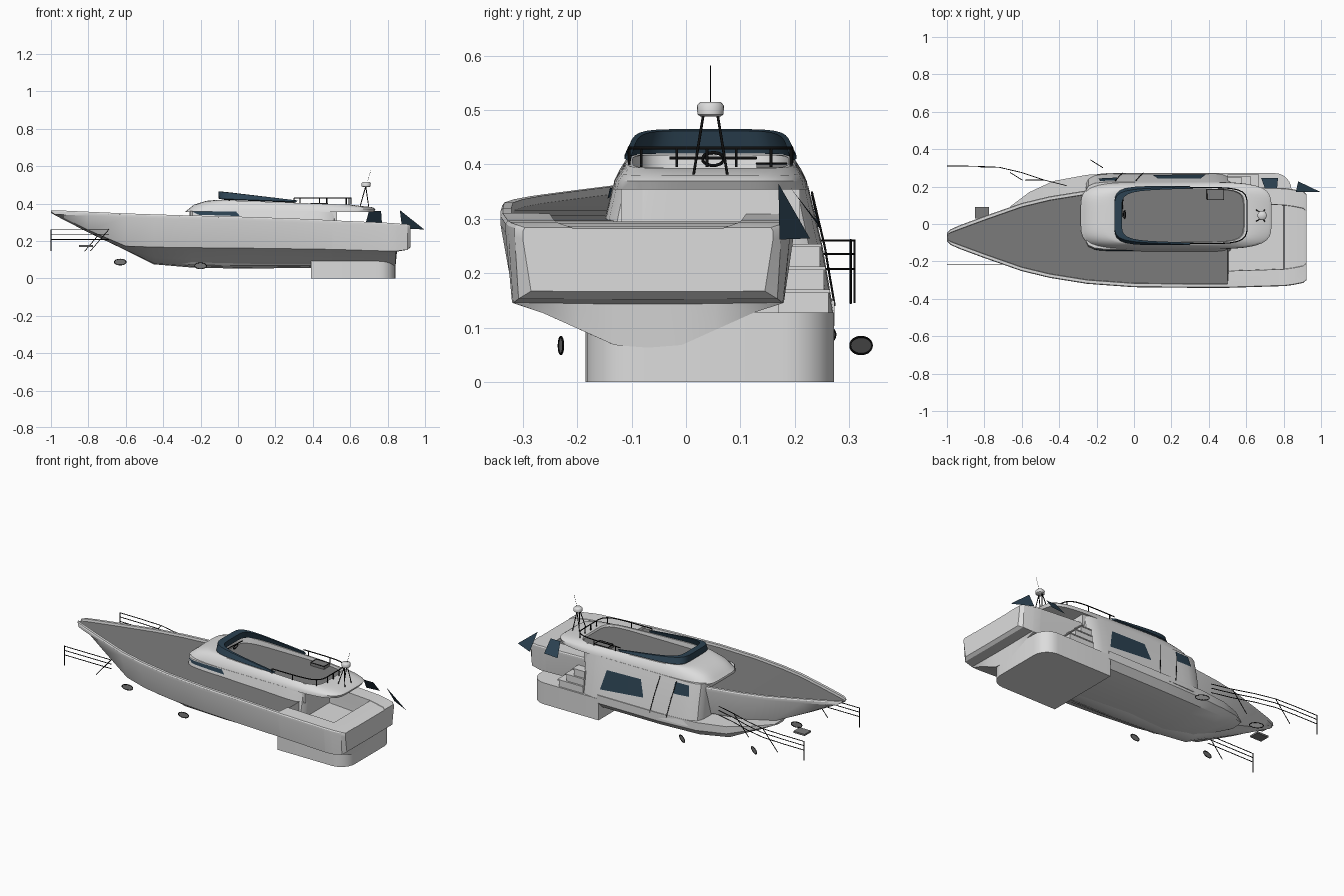
import bpy, bmesh, math

if "Cube" in bpy.data.objects:
    bpy.data.objects.remove(bpy.data.objects["Cube"], do_unlink=True)


def material(name, rgb):
    m = bpy.data.materials.new(name)
    m.use_nodes = True
    m.diffuse_color = (*rgb, 1)
    m.node_tree.nodes["Principled BSDF"].inputs["Base Color"].default_value = (*rgb, 1)
    return m


WHITE = material("gelcoat white", (0.72, 0.72, 0.72))
GREY = material("deck grey", (0.2, 0.2, 0.2))
BLUE = material("tinted blue", (0.025, 0.055, 0.085))
BLACK = material("rail black", (0.005, 0.005, 0.005))
HULL_Y, HOUSE_Y = -0.07, 0.045


def finish(name, bm, mats, smooth=35):
    mesh = bpy.data.meshes.new(name)
    bm.to_mesh(mesh)
    bm.free()
    for m in mats:
        mesh.materials.append(m)
    ob = bpy.data.objects.new(name, mesh)
    bpy.context.collection.objects.link(ob)
    bpy.ops.object.select_all(action="DESELECT")
    ob.select_set(True)
    bpy.context.view_layer.objects.active = ob
    if smooth:
        bpy.ops.object.shade_smooth_by_angle(angle=math.radians(smooth))


def loft(name, rings, mats, rule=None, smooth=35):
    """Skin a list of closed rings; rule(face centre, row, strip) picks the material."""
    bm = bmesh.new()
    rows = [[bm.verts.new(p) for p in r] for r in rings]
    n = len(rows[0])
    for i, (a, b) in enumerate(zip(rows, rows[1:])):
        for j in range(n):
            k = (j + 1) % n
            f = bm.faces.new((a[j], a[k], b[k], b[j]))
            if rule:
                f.material_index = rule(f.calc_center_median(), i, j)
    bm.faces.new(rows[0])
    f = bm.faces.new(rows[-1])
    if rule:
        f.material_index = rule(f.calc_center_median(), len(rows) - 1, 0)
    bmesh.ops.recalc_face_normals(bm, faces=bm.faces)
    finish(name, bm, mats, smooth)


def oval(z, x0, x1, hw, power=6, tilt=0.0, count=72):
    """Rounded rectangle with evenly spread points, sinking aft by tilt."""
    pts = []
    for i in range(count):
        t = math.tau * (i + 0.5) / count
        c, s = math.cos(t), math.sin(t)
        r = (abs(c) ** power + abs(s) ** power) ** (-1 / power)
        x = (x0 + x1) / 2 + (x1 - x0) / 2 * r * c
        pts.append((x, HOUSE_Y + hw * r * s, z - tilt * (x + .1)))
    return pts


def box(name, x, y, z, mat, bevel=0.0):
    bm = bmesh.new()
    bmesh.ops.create_cube(bm, size=1)
    for v in bm.verts:
        v.co = [a + (b - a) * (c + 0.5) for (a, b), c in zip((x, y, z), v.co)]
    if bevel:
        ends = [e for e in bm.edges if abs(e.verts[0].co.z - e.verts[1].co.z) > 0.01
                and e.verts[0].co.x > sum(x) / 2]
        bmesh.ops.bevel(bm, geom=ends, offset=bevel, segments=6, affect="EDGES", profile=0.5)
    finish(name, bm, [mat], 30)


def plate(name, pts, mat=BLUE):
    bm = bmesh.new()
    bm.faces.new([bm.verts.new(p) for p in pts])
    finish(name, bm, [mat], 0)


def tubes(name, paths, radius=0.003):
    cu = bpy.data.curves.new(name, "CURVE")
    cu.dimensions, cu.bevel_depth, cu.bevel_resolution = "3D", radius, 1
    for path in paths:
        sp = cu.splines.new("POLY")
        sp.points.add(len(path) - 1)
        for p, co in zip(sp.points, path):
            p.co = (*co, 1)
    cu.materials.append(BLACK)
    bpy.context.collection.objects.link(bpy.data.objects.new(name, cu))


# Hull: x, deck half width, deck z, chine half width, chine z, keel z
stations = [
    (-1.0, .022, .362, .012, .355, .35), (-.98, .042, .362, .02, .345, .338), (-.93, .064, .36, .03, .322, .312),
    (-.8, .112, .354, .065, .258, .245), (-.6, .182, .345, .125, .172, .15),
    (-.45, .218, .34, .172, .167, .075), (-.25, .25, .334, .207, .164, .058),
    (0, .268, .328, .23, .162, .052), (.3, .271, .318, .242, .158, .055),
    (.5, .271, .309, .247, .155, .06), (.505, .271, .308, .247, .155, .06),
    (.8, .262, .295, .25, .146, .063), (.805, .262, .295, .25, .146, .063),
    (.842, .257, .292, .248, .145, .063), (.85, .256, .291, .247, .146, .143),
    (.905, .245, .287, .238, .153, .152), (.922, .23, .282, .215, .167, .166)]


def hull_ring(x, w, zd, wc, zc, zk):
    aft = x > .502
    rim = .09 if aft else min(.02, w * .4)
    well = .1 if .502 < x < .803 else (0 if aft else .012)
    half = [(w - rim - .002, zd - well), (w - rim, zd + .002), (w - .004, zd + .002), (w, zd - .004),
            (w, zd - .02 if w > .03 else zd - .005), (wc, zc), (wc * .78, zc + (zk - zc) * .22),
            (wc * .5, zc + (zk - zc) * .6), (wc * .25, zc + (zk - zc) * .94)]
    left = [(x, HULL_Y + y, z) for y, z in half]
    right = [(x, HULL_Y - y, z) for y, z in reversed(half)]
    return left + [(x, HULL_Y, zk)] + right


loft("hull", [hull_ring(*s) for s in stations], [WHITE, GREY],
     rule=lambda c, i, j: int(j == 18 and c.x < .502), smooth=30)

# Lower body beside the hull, and the swim platform block
body = []
for x, w, top, low in ((-.66, .05, .19, .18), (-.56, .125, .18, .135), (-.43, .185, .165, .08),
                       (-.25, .218, .155, .06), (0, .228, .15, .056), (.4, .228, .15, .056)):
    half = [(w, top), (w, (top + low) / 2), (w * .85, low + .012), (w * .5, low)]
    body.append([(x, HOUSE_Y + y, z) for y, z in half] + [(x, HOUSE_Y - y, z) for y, z in reversed(half)])
loft("lower_body", body, [WHITE])
box("swim_platform", (.39, .842), (-.185, .272), (0, .128), WHITE, .09)
for i in range(3):
    x1, z = .66 - .045 * i, .128 + .042 * i
    box("stair_step", (.5, x1), (.17, .262 - .008 * i), (z, z + .036), WHITE)
    box("step_tread", (.5, x1 + .008), (.17, .265 - .008 * i), (z + .036, z + .042), WHITE)

# Deckhouse walls, roof and flybridge well
WALL = [(.12, .228), (.25, .206), (.36, .18)]
loft("cabin_walls", [oval(z, -.26, .53, w, 9) for z, w in WALL], [WHITE], smooth=25)
loft("cabin_roof", [oval(.354, -.285, .725, .18, 5), oval(.37, -.265, .735, .177, 5),
                    oval(.392, -.235, .72, .168, 5, .015), oval(.412, -.17, .63, .157, 5, .03),
                    oval(.418, -.12, .61, .152, 6, .035), oval(.418, -.095, .59, .143, 6, .035),
                    oval(.384, -.09, .585, .141)],
     [WHITE, GREY], rule=lambda c, i, j: int(i >= 6), smooth=40)


def wall_y(x, z, side):
    a, b = (WALL[0], WALL[1]) if z < WALL[1][0] else (WALL[1], WALL[2])
    w = a[1] + (b[1] - a[1]) * (z - a[0]) / (b[0] - a[0])
    t = abs(x - .135) / .395
    return HOUSE_Y + side * (w * (1 - t ** 9) ** (1 / 9) + .004)


def window(name, lower, upper, side, cols=8):
    """Thin pane following the wall between a lower and an upper edge."""
    bm = bmesh.new()
    rows = []
    for (xa, za), (xb, zb) in (lower, upper):
        pts = [(xa + (xb - xa) * i / cols, za + (zb - za) * i / cols) for i in range(cols + 1)]
        rows.append([bm.verts.new((x, wall_y(x, z, side), z)) for x, z in pts])
    for i in range(cols):
        bm.faces.new((rows[0][i], rows[0][i + 1], rows[1][i + 1], rows[1][i]))
    finish(name, bm, [BLUE])


for side, tag in ((1, "left"), (-1, "right")):
    window("saloon_window_" + tag, ((.1, .21), (.385, .185)), ((.13, .305), (.355, .3)), side)
window("forward_window_left", ((-.19, .285), (-.09, .28)), ((-.18, .345), (-.09, .345)), 1)
window("forward_window_right", ((-.21, .34), (.01, .333)), ((-.245, .357), (-.01, .357)), -1)
tubes("door_frame", [[(x + .02, wall_y(x, .14, 1), .14), (x, wall_y(x, .25, 1), .25), (x - .02, wall_y(x, .35, 1), .35)]
                     for x in (.03, -.08)], .002)

# Aft roof posts
for y in (-.1, .19):
    box("roof_post", (.48, .53), (y - .02, y + .02), (.29, .36), WHITE)

# Wraparound windscreen, raked forward and falling aft
screen = []
for p, q in zip(oval(0, -.075, .66, .147), oval(0, -.105, .66, .158)):
    if p[0] < .32:
        fall = (p[0] + .075) / .395
        low, high = .42 - .016 * fall, .465 - .047 * fall
        top_y = HOUSE_Y + (q[1] - HOUSE_Y) * (.88 + .1 * fall)
        screen.append([(p[0], p[1], low), (q[0], q[1], low + .006),
                       (q[0], top_y, high), (p[0] + .01, HOUSE_Y + (top_y - HOUSE_Y) * .94, high - .003)])
loft("windscreen", screen, [BLUE], smooth=30)

# Flybridge rail and fittings
rail = [p for p in oval(.43, -.1, .605, .15) if p[0] > .29]
rail.sort(key=lambda p: math.atan2(p[1] - HOUSE_Y, p[0] - .25))
tubes("flybridge_rail", [rail] + [[p, (p[0], p[1], .395)] for p in rail[::4]], .003)
box("flybridge_table", (.39, .48), (.13, .185), (.384, .4), GREY)
tubes("table_edge", [[(.39, .13, .402), (.48, .13, .402), (.48, .185, .402), (.39, .185, .402), (.39, .13, .402)]], .002)
helm = [(-.05 + .005 * math.sin(a * .5), .05 + .02 * math.cos(a * .5), .41 + .012 * math.sin(a * .5)) for a in range(14)]
tubes("helm_wheel", [helm, [(-.07, -.03, .412), (-.06, .13, .412)]])

# Radar mast, dome and aerial
tubes("radar_mast", [[(x, HOUSE_Y + s * .032, .375), (.683, HOUSE_Y + s * .013, .492)]
                     for x in (.65, .7) for s in (1, -1)], .0025)
dome = []
for z, r in ((.488, .018), (.492, .024), (.508, .025), (.515, .019)):
    dome.append([(.685 + r * math.cos(a * math.tau / 20), HOUSE_Y + r * math.sin(a * math.tau / 20), z) for a in range(20)])
loft("radar_dome", dome, [WHITE], smooth=50)
tubes("aerial", [[(.69, HOUSE_Y, .51), (.712, HOUSE_Y, .582)]], .0007)

# Aft blue panels
plate("aft_side_panel", [(.68, .245, .285), (.77, .245, .29), (.765, .19, .36), (.7, .19, .36)])
plate("stern_flag", [(.865, .17, .365), (.878, .228, .264), (.995, .172, .262)])

# Bow rails
left_path = [(-1, .31), (-.85, .309), (-.72, .303), (-.6, .275), (-.48, .235), (-.36, .205)]
right_path = [(-1, -.215), (-.85, -.215), (-.69, -.215)]
for tag, path in (("left", left_path), ("right", right_path)):
    rails = [[(x, y, z) for x, y in path] for z in (.26, .235, .208)]
    rails += [[(x, y, .262), (x + lean, y, .145)] for (x, y), lean in zip(path[::2], (0, -.1, -.1))]
    tubes("bow_rail_" + tag, rails, .0022)

# Oval portholes with dark rims, and the bow hatch
for x, y, z, skew in ((-.63, -.148, .087, .006), (-.2, -.23, .067, .004), (-.63, .255, .087, -.02), (-.2, .322, .067, -.02)):
    ring = [(x + .032 * math.cos(a * math.tau / 24), y + skew * math.cos(a * math.tau / 24),
             z + .016 * math.sin(a * math.tau / 24)) for a in range(25)]
    plate("porthole_glass", ring[:-1], GREY)
    tubes("porthole_rim", [ring], .002)
box("bow_hatch", (-.85, -.775), (.03, .09), (.168, .178), GREY)
